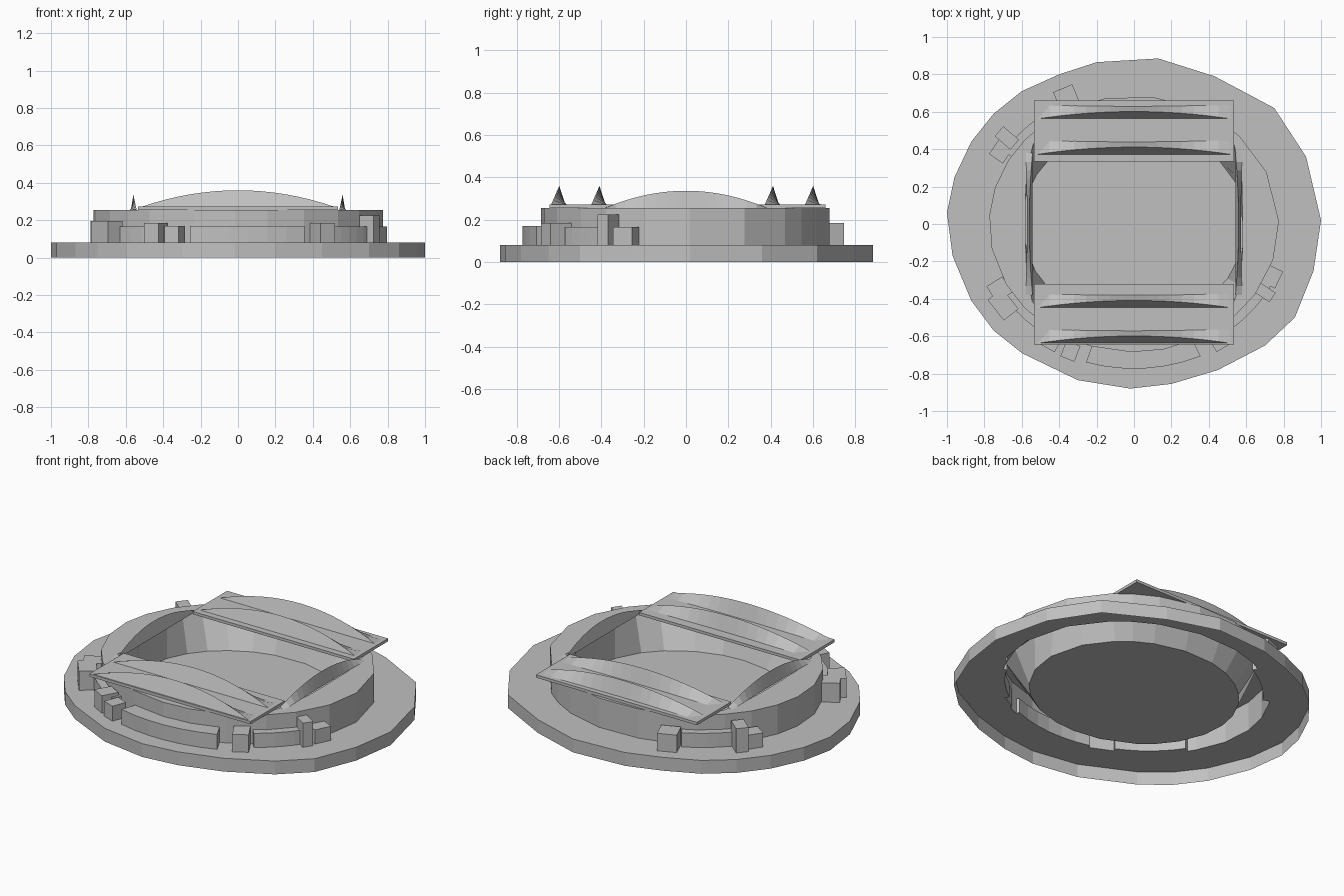
import bpy, bmesh
from math import atan2, cos, sin, radians, pi
from mathutils import Matrix, Vector

if "Cube" in bpy.data.objects:
    bpy.data.objects.remove(bpy.data.objects["Cube"])

# Single concrete grey
concrete = bpy.data.materials.new("concrete_grey")
concrete.use_nodes = True
GREY = (0.53, 0.53, 0.53, 1)
concrete.diffuse_color = GREY
concrete.node_tree.nodes["Principled BSDF"].inputs["Base Color"].default_value = GREY


def finish(name, bm, fix_normals=True):
    if fix_normals:
        bmesh.ops.recalc_face_normals(bm, faces=bm.faces)
    mesh = bpy.data.meshes.new(name)
    bm.to_mesh(mesh)
    bm.free()
    mesh.materials.append(concrete)
    obj = bpy.data.objects.new(name, mesh)
    bpy.context.collection.objects.link(obj)
    return obj


def loft(name, rings, cap=False):
    """Open shell through rings of equal point count."""
    bm = bmesh.new()
    loops = [[bm.verts.new(p) for p in ring] for ring in rings]
    n = len(loops[0])
    for a, b in zip(loops, loops[1:]):
        for i in range(n):
            j = (i + 1) % n
            bm.faces.new((a[i], a[j], b[j], b[i]))
    if cap:
        bm.faces.new(loops[-1])
    return finish(name, bm, False)


def prism_strip(name, sections):
    """Closed solid through matching cross-sections."""
    bm = bmesh.new()
    loops = [[bm.verts.new(p) for p in s] for s in sections]
    n = len(loops[0])
    for a, b in zip(loops, loops[1:]):
        for i in range(n):
            j = (i + 1) % n
            bm.faces.new((a[i], a[j], b[j], b[i]))
    bm.faces.new(loops[0])
    bm.faces.new(loops[-1])
    return finish(name, bm)


# Uneven ground outline, counter-clockwise
outline = [(1, .02), (.92, .36), (.75, .62), (.6, .7), (.43, .79), (.13, .885),
           (-.2, .865), (-.4, .8), (-.6, .71), (-.75, .59), (-.87, .44), (-.96, .25),
           (-1, .06), (-.97, -.17), (-.87, -.41), (-.75, -.57), (-.6, -.69), (-.3, -.835),
           (-.02, -.88), (.2, -.855), (.45, -.78), (.7, -.65), (.86, -.5), (.96, -.25)]
angles = [atan2(y, x) for x, y in outline]
GROUND, RIM, FLOOR = .08, .255, .05


def oval(a, b, z, n=2):
    pts = []
    for t in angles:
        r = (abs(cos(t) / a) ** n + abs(sin(t) / b) ** n) ** (-1 / n)
        pts.append((r * cos(t), r * sin(t), z))
    return pts


# Ground apron, stadium wall with flat top, and seating bowl
wall_foot, wall_top = oval(.775, .685, GROUND), oval(.775, .685, RIM)
opening = oval(.58, .6, RIM, 4)
loft("ground_apron", [[(x, y, 0) for x, y in outline],
                      [(x, y, GROUND) for x, y in outline], wall_foot])
loft("stadium_wall", [wall_foot, wall_top, opening])
loft("bowl_and_pitch", [opening, oval(.6, .53, FLOOR)], cap=True)


def box(name, x, y, sx, sy, z0, z1, turn=0):
    bm = bmesh.new()
    bmesh.ops.create_cube(bm, size=1)
    bm.transform(Matrix.Translation((x, y, (z0 + z1) / 2))
                 @ Matrix.Rotation(turn, 4, 'Z')
                 @ Matrix.Diagonal((sx, sy, z1 - z0, 1)))
    return finish(name, bm)


def truss(name, half, y0, y1, z, rise, spin=0, shift=(0, 0, 0), steps=16):
    """Arched ridge: steep at y0, gentler towards y1, tapering at the ends."""
    place = Matrix.Translation(shift) @ Matrix.Rotation(spin, 4, 'Z')
    sections = []
    for i in range(steps + 1):
        u = -1 + 2 * i / steps
        t = 1 - u * u + .02
        w = y1 - y0
        sections.append([place @ Vector(p) for p in (
            (u * half, y0, z),
            (u * half, y0 + w * .48 * t, z + rise * t),
            (u * half, y1 - w * .15 * t, z))])
    return prism_strip(name, sections)


# Long roof panels, each with two arched trusses
for side, y_low, y_high in (("front", -.645, -.32), ("back", .335, .66)):
    mid = (y_low + y_high) / 2
    box(side + "_roof_panel", 0, mid, 1.07, y_high - y_low, RIM, .272)
    for k, y in (("inner", .41), ("outer", .6)):
        y = -y if side == "front" else y
        truss(f"{side}_{k}_roof_truss", .515, y - .038, y + .042, .27, .088)

# Slim end trusses over the short sides
truss("left_end_truss", .38, -.018, .018, RIM, .08, -pi / 2, (.56, 0, 0))
truss("right_end_truss", .38, -.018, .018, RIM, .08, pi / 2, (-.56, 0, 0))


def band(name, start, end, inner, outer, top, steps=6):
    """Curved low block following the wall."""
    sections = []
    for i in range(steps + 1):
        t = radians(start + (end - start) * i / steps)
        c, s = .775 * cos(t), .685 * sin(t)
        sections.append([(c * k, s * k, z) for k, z in
                         ((inner, GROUND), (outer, GROUND), (outer, top), (inner, top))])
    return prism_strip(name, sections)


# Annexes around the wall
band("front_annex", -107, -66, .97, 1.13, .17)
band("front_left_annex", -52, -27, .95, 1.06, .165)
band("front_right_annex", -150, -118, .95, 1.06, .165)
band("back_right_annex", 120, 148, .95, 1.06, .165)

# Entrance blocks: x, y, depth outward, width, top
blocks = [(.45, -.61, .12, .09, .185), (.69, -.36, .12, .06, .225), (.735, -.28, .09, .1, .165),
          (-.7, -.43, .1, .14, .195), (-.72, -.35, .1, .1, .195), (-.44, -.62, .1, .09, .185),
          (-.34, -.68, .09, .08, .17),
          (-.36, .675, .11, .11, .185), (-.68, .46, .11, .07, .225), (-.71, .39, .09, .1, .165)]
for i, (x, y, depth, width, top) in enumerate(blocks, 1):
    box(f"entrance_block_{i}", x, y, depth, width, GROUND, top, atan2(y / .47, x / .6))
